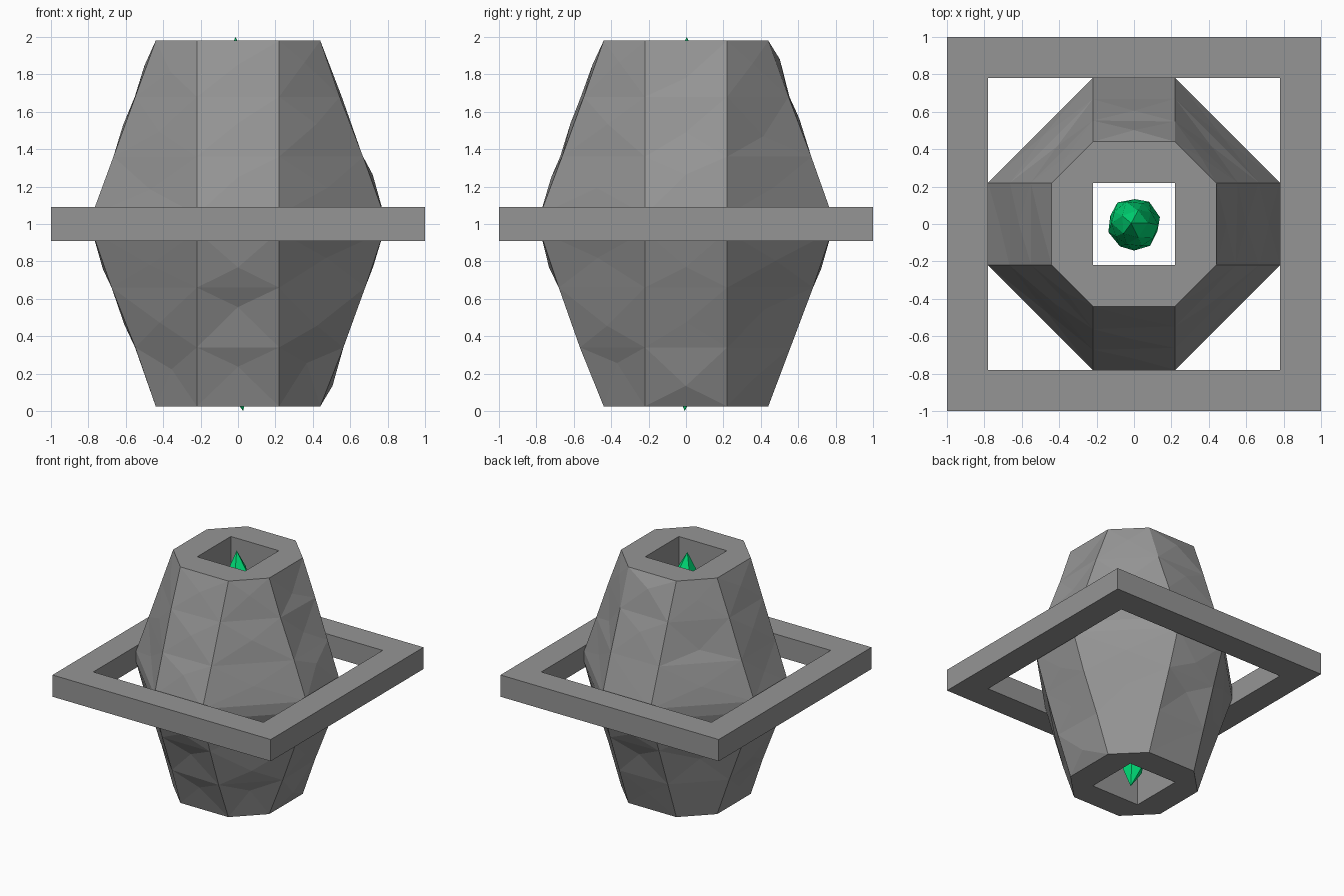
import bpy, bmesh, random
from mathutils import Vector

if "Cube" in bpy.data.objects:
    bpy.data.objects.remove(bpy.data.objects["Cube"])

random.seed(4)


def make_object(name, bm, color):
    bmesh.ops.recalc_face_normals(bm, faces=bm.faces)
    mesh = bpy.data.meshes.new(name)
    bm.to_mesh(mesh)
    bm.free()
    obj = bpy.data.objects.new(name, mesh)
    bpy.context.collection.objects.link(obj)
    mesh.materials.append(color)
    return obj


def material(name, rgb):
    mat = bpy.data.materials.new(name)
    mat.diffuse_color = (*rgb, 1)
    mat.use_nodes = True
    mat.node_tree.nodes["Principled BSDF"].inputs["Base Color"].default_value = mat.diffuse_color
    return mat


def square(bm, half, z):
    # corners in counter-clockwise order from (+,+)
    return [bm.verts.new((half * sx, half * sy, z))
            for sx, sy in ((1, 1), (-1, 1), (-1, -1), (1, -1))]


def octagon(bm, half, z, rough):
    # narrow straight edges stay at 0.22; only the long axis is roughened
    ring = []
    for dx, dy in ((1, 0), (0, 1), (-1, 0), (0, -1)):
        for side in (-0.22, 0.22):
            h = half + random.uniform(-0.6, 1.0) * rough
            ring.append(bm.verts.new((dx * h - dy * side, dy * h + dx * side, z)))
    return ring


def bridge(bm, a, b):
    n = len(a)
    return [bm.faces.new((a[i], a[(i + 1) % n], b[(i + 1) % n], b[i])) for i in range(n)]


stone = material("dark_stone", (0.3, 0.3, 0.3))
green = material("crystal_green", (0.0, 0.78, 0.2))

# Rough stone barrel with a square shaft through it
bm = bmesh.new()
levels = ((0.025, 0.44, 0), (0.34, 0.555, 0.014), (0.66, 0.671, 0.012), (0.96, 0.78, 0),
          (1.05, 0.78, 0), (1.36, 0.667, 0.008), (1.68, 0.55, 0.012), (1.98, 0.44, 0))
rings = [octagon(bm, half, z, rough) for z, half, rough in levels]
sides = []
for i in range(len(rings) - 1):
    faces = bridge(bm, rings[i], rings[i + 1])
    if i != 3:
        sides += faces
hole_bottom, hole_top = square(bm, 0.22, 0.025), square(bm, 0.22, 1.98)
bridge(bm, hole_bottom, hole_top)
for ring, hole in ((rings[0], hole_bottom), (rings[-1], hole_top)):
    for k in range(4):
        a, b, c = ring[2 * k], ring[2 * k + 1], ring[(2 * k + 2) % 8]
        bm.faces.new((a, b, hole[k], hole[k - 1]))
        bm.faces.new((b, c, hole[k]))
# uneven chiselled facets on the side panels
for v in bmesh.ops.poke(bm, faces=sides)["verts"]:
    out = Vector((v.co.x, v.co.y, 0)).normalized()
    v.co += out * random.uniform(-0.008, 0.008)
    v.co.z += random.uniform(-0.06, 0.06)
make_object("stone_barrel", bm, stone)

# Square frame around the waist
bm = bmesh.new()
loops = [square(bm, half, z) for half, z in
         ((0.78, 0.91), (1.0, 0.91), (1.0, 1.09), (0.78, 1.09))]
for i in range(4):
    bridge(bm, loops[i], loops[(i + 1) % 4])
make_object("waist_frame", bm, stone)

# Long faceted crystal inside the shaft
bm = bmesh.new()
bmesh.ops.create_icosphere(bm, subdivisions=2, radius=1.0)
for v in bm.verts:
    wobble = Vector((random.uniform(-1, 1), random.uniform(-1, 1), 0)) * 0.008
    v.co = Vector((v.co.x * 0.14, v.co.y * 0.14, v.co.z + 1.0)) + wobble
    if abs(v.co.z - 1) > 0.99:
        v.co.x -= 0.02 * (v.co.z - 1)  # tips lean slightly
make_object("crystal", bm, green)
